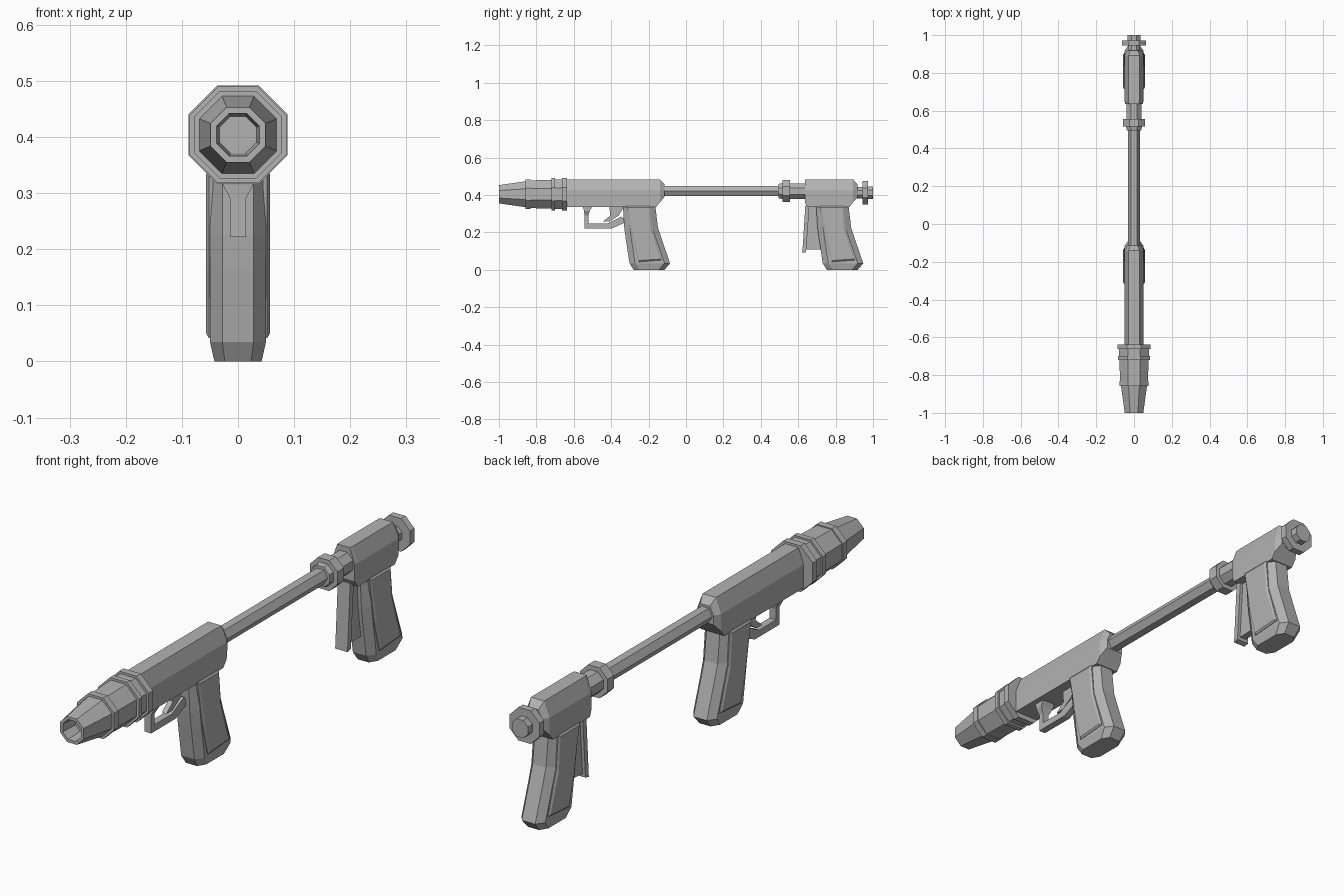
import bpy, bmesh, math

cube = bpy.data.objects.get("Cube")
if cube:
    bpy.data.objects.remove(cube)

metal = bpy.data.materials.new("grey_metal")
metal.use_nodes = True
metal.diffuse_color = (0.45, 0.45, 0.45, 1)
metal.node_tree.nodes["Principled BSDF"].inputs["Base Color"].default_value = (0.45, 0.45, 0.45, 1)

REAR = 1.033  # distance from the front grip to the rear grip


def finish(name, bm):
    bmesh.ops.recalc_face_normals(bm, faces=bm.faces)
    mesh = bpy.data.meshes.new(name)
    bm.to_mesh(mesh)
    bm.free()
    mesh.materials.append(metal)
    obj = bpy.data.objects.new(name, mesh)
    bpy.context.collection.objects.link(obj)
    return obj


def loft(name, rings):
    """Skin a row of rings with equal point counts and cap both ends."""
    bm = bmesh.new()
    loops = [[bm.verts.new(p) for p in ring] for ring in rings]
    n = len(loops[0])
    for a, b in zip(loops, loops[1:]):
        for i in range(n):
            j = (i + 1) % n
            bm.faces.new((a[i], a[j], b[j], b[i]))
    bm.faces.new(loops[0])
    bm.faces.new(loops[-1])
    return finish(name, bm)


def turned(name, profile, z, sides=8, phase=0.5):
    """Faceted tube along y; profile holds (y, distance from axis to flat)."""
    rings = []
    for y, flat in profile:
        r = flat / math.cos(math.pi / sides)
        angles = [2 * math.pi * (i + phase) / sides for i in range(sides)]
        rings.append([(r * math.cos(a), y, z + r * math.sin(a)) for a in angles])
    return loft(name, rings)


def plate(name, outline, half):
    """Side profile of (y, z) points given thickness in x."""
    return loft(name, [[(x, y, z) for y, z in outline] for x in (-half, half)])


def body(name, stations):
    """Housing with sloped shoulders; stations hold (y, top, bottom, half width)."""
    rings = []
    for y, top, bottom, w in stations:
        side = [(w * 0.56, top), (w, 0.425), (w, bottom)]
        pts = side + [(-x, z) for x, z in reversed(side)]
        rings.append([(x, y, z) for x, z in pts])
    return loft(name, rings)


def grip(prefix, dy):
    # Chamfered handle, swept back toward the bottom
    rings = []
    for z, front, back, w in [(0, -0.28, -0.115, 0.042), (0.035, -0.302, -0.085, 0.05),
                              (0.165, -0.322, -0.13, 0.05), (0.225, -0.33, -0.15, 0.05),
                              (0.35, -0.338, -0.165, 0.05)]:
        f, c = w * 0.56, 0.03
        half = [(f, front), (w, front + c), (w, back - c), (f, back)]
        pts = half + [(-x, y) for x, y in reversed(half)]
        rings.append([(x, y + dy, z) for x, y in pts])
    loft(prefix + "_grip", rings)

    # Raised side panels with bevelled rims
    outline = [(-0.318, 0.34), (-0.19, 0.34), (-0.177, 0.21),
               (-0.128, 0.052), (-0.255, 0.042), (-0.288, 0.165)]
    bm = bmesh.new()
    base = bm.faces.new([bm.verts.new((0.045, y + dy, z)) for y, z in outline])
    top = bmesh.ops.extrude_face_region(bm, geom=[base])["geom"]
    bmesh.ops.translate(bm, vec=(0.007, 0, 0),
                        verts=[v for v in top if isinstance(v, bmesh.types.BMVert)])
    face = [f for f in top if isinstance(f, bmesh.types.BMFace)]
    bmesh.ops.recalc_face_normals(bm, faces=bm.faces)
    bmesh.ops.inset_region(bm, faces=face, thickness=0.01, depth=0.005)
    panel = finish(prefix + "_grip_panels", bm)
    panel.modifiers.new("Mirror", 'MIRROR')


# Hollow nozzle with stepped collars
turned("nozzle", [(-0.93, 0.033), (-1, 0.038), (-1, 0.049), (-0.858, 0.069),
                  (-0.858, 0.078), (-0.832, 0.078), (-0.832, 0.074), (-0.72, 0.077),
                  (-0.72, 0.086), (-0.7, 0.086), (-0.7, 0.079), (-0.663, 0.079),
                  (-0.663, 0.088), (-0.637, 0.088)], 0.404)

# Housings with tapered back ends
body("front_body", [(-0.65, 0.483, 0.335, 0.05), (-0.16, 0.483, 0.335, 0.05),
                    (-0.14, 0.483, 0.36, 0.05), (-0.115, 0.457, 0.39, 0.036)])
body("rear_body", [(0.635, 0.483, 0.36, 0.047), (0.65, 0.483, 0.335, 0.05),
                   (0.873, 0.483, 0.335, 0.05), (0.893, 0.483, 0.36, 0.05),
                   (0.918, 0.457, 0.39, 0.036)])

# Hexagonal connecting rod, coupling and end cap
turned("rod", [(-0.13, 0.027), (0.52, 0.027)], 0.421, 6, 0)
turned("coupling", [(0.495, 0.038), (0.515, 0.042), (0.515, 0.058), (0.555, 0.058),
                    (0.555, 0.041), (0.645, 0.041)], 0.421)
turned("end_cap", [(0.9, 0.03), (0.945, 0.03), (0.945, 0.063), (0.972, 0.063),
                   (0.972, 0.034), (1, 0.034)], 0.412)

grip("front", 0)
grip("rear", REAR)

# Trigger and its guard
plate("trigger_guard", [(-0.55, 0.34), (-0.5, 0.34), (-0.522, 0.305), (-0.522, 0.248),
                        (-0.42, 0.248), (-0.345, 0.285), (-0.32, 0.255), (-0.395, 0.222),
                        (-0.543, 0.222), (-0.543, 0.305)], 0.014)
plate("trigger", [(-0.41, 0.34), (-0.33, 0.34), (-0.36, 0.29), (-0.41, 0.258),
                  (-0.445, 0.258), (-0.405, 0.29)], 0.01)
loft("guard_mount", [[(sx * w, y, z) for sx, y in ((-1, a), (1, a), (1, b), (-1, b))]
                     for z, w, a, b in ((0.34, 0.028, -0.552, -0.5), (0.315, 0.027, -0.545, -0.515),
                                        (0.29, 0.014, -0.543, -0.522))])

# Squeeze lever in front of the rear grip
plate("lever_face", [(0.638, 0.345), (0.66, 0.345), (0.642, 0.095), (0.622, 0.09)], 0.026)
plate("lever_web", [(0.65, 0.345), (0.72, 0.345), (0.73, 0.11), (0.635, 0.108)], 0.014)
